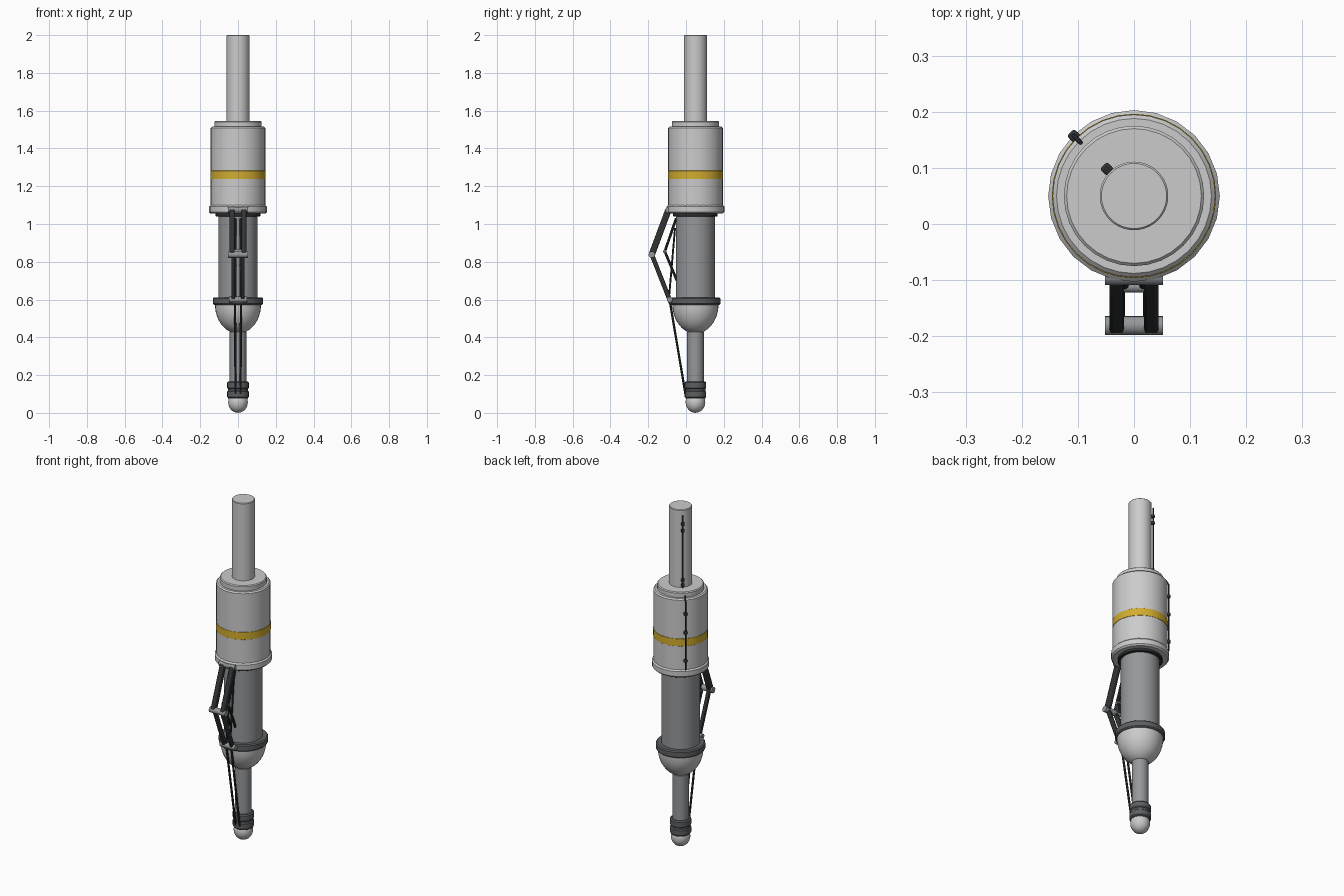
import bpy, math
from mathutils import Vector

if "Cube" in bpy.data.objects:
    bpy.data.objects.remove(bpy.data.objects["Cube"])

AXIS_Y = 0.05


def material(name, col):
    m = bpy.data.materials.new(name)
    m.diffuse_color = (*col, 1)
    m.use_nodes = True
    m.node_tree.nodes["Principled BSDF"].inputs["Base Color"].default_value = m.diffuse_color
    return m


LIGHT = material("light_grey", (0.62, 0.62, 0.62))
STEEL = material("steel", (0.3, 0.31, 0.32))
DARK = material("dark_grey", (0.11, 0.115, 0.12))
BLACK = material("black", (0.03, 0.033, 0.035))
YELLOW = material("yellow", (0.65, 0.42, 0.03))


def finish(ob, name, mat):
    ob.name = name
    ob.data.materials.append(mat)
    bpy.ops.object.select_all(action='DESELECT')
    ob.select_set(True)
    bpy.context.view_layer.objects.active = ob
    bpy.ops.object.shade_smooth_by_angle(angle=math.radians(35))
    return ob


def lathe(name, profile, mat, sides=32):
    """Revolve (radius, z) points about the strut axis."""
    verts, faces = [], []
    for r, z in profile:
        for i in range(sides):
            a = 2 * math.pi * i / sides
            verts.append((r * math.cos(a), AXIS_Y + r * math.sin(a), z))
    for k in range(len(profile) - 1):
        for i in range(sides):
            j = (i + 1) % sides
            faces.append((k * sides + i, k * sides + j, (k + 1) * sides + j, (k + 1) * sides + i))
    faces.append(tuple(reversed(range(sides))))
    faces.append(tuple(range((len(profile) - 1) * sides, len(profile) * sides)))
    me = bpy.data.meshes.new(name)
    me.from_pydata(verts, [], faces)
    ob = bpy.data.objects.new(name, me)
    bpy.context.collection.objects.link(ob)
    return finish(ob, name, mat)


def ring(name, r, z0, z1, mat, b=0.005, sides=32):
    return lathe(name, [(r - b, z0), (r, z0 + b), (r, z1 - b), (r - b, z1)], mat, sides)


def rod(name, a, b, r, mat, sides=12):
    a, b = Vector(a), Vector(b)
    bpy.ops.mesh.primitive_cylinder_add(vertices=sides, radius=r, depth=(b - a).length, location=(a + b) / 2)
    ob = bpy.context.object
    ob.rotation_euler = (b - a).to_track_quat('Z', 'Y').to_euler()
    return finish(ob, name, mat)


def bar(name, a, b, width, thick, mat):
    """Bevelled flat link between two points in the side plane."""
    a, b = Vector(a), Vector(b)
    d = b - a
    bpy.ops.mesh.primitive_cube_add(size=1, location=(a + b) / 2)
    ob = bpy.context.object
    ob.scale = (width, thick, d.length)
    ob.rotation_euler = (math.atan2(d.z, d.y) - math.pi / 2, 0, 0)
    bpy.ops.object.transform_apply(location=False, rotation=False, scale=True)
    m = ob.modifiers.new("bevel", 'BEVEL')
    m.width, m.segments = min(width, thick) * 0.25, 2
    return finish(ob, name, mat)


def pin(name, y, z, half, r, mat):
    return rod(name, (-half, y, z), (half, y, z), r, mat, 16)


# Upper strut
ring("upper_rod", 0.061, 1.50, 2.0, LIGHT, 0.003, 48)
ring("cylinder_cap", 0.125, 1.49, 1.545, LIGHT)
ring("main_cylinder", 0.145, 1.08, 1.515, LIGHT, 0.007)
ring("yellow_band", 0.1465, 1.238, 1.282, YELLOW, 0.0005)
ring("main_collar", 0.153, 1.055, 1.10, LIGHT, 0.008, 24)
ring("collar_seal", 0.118, 1.04, 1.06, BLACK, 0.003)

# Lower strut
ring("dark_cylinder", 0.103, 0.58, 1.05, STEEL, 0.002, 40)
ring("lower_collar", 0.132, 0.572, 0.612, DARK, 0.006, 24)
N = 10
bowl = [(0.122 * math.cos(t), 0.575 - 0.155 * math.sin(t))
        for t in [i / N * math.radians(78) for i in range(N, -1, -1)]]
lathe("bowl", [(0.02, 0.418)] + bowl, LIGHT)
ring("lower_rod", 0.044, 0.07, 0.43, STEEL, 0.002)
for i, z in enumerate((0.078, 0.126)):
    ring(f"foot_ring_{i}", 0.057, z, z + 0.04, DARK, 0.006, 24)
ring("foot_ring_core", 0.052, 0.075, 0.165, DARK, 0.002)
bpy.ops.mesh.primitive_uv_sphere_add(segments=32, ring_count=16, radius=0.052, location=(0, AXIS_Y, 0.057))
bpy.context.object.scale.z = 1.09
finish(bpy.context.object, "foot_ball", LIGHT)

# Scissor linkage on the front: hinge pins
TOP, KNEE, LOW = (-0.093, 1.075), (-0.181, 0.838), (-0.087, 0.60)
pin("top_hinge", *TOP, 0.052, 0.016, STEEL)
pin("knee_hinge", *KNEE, 0.052, 0.017, STEEL)
pin("low_hinge", *LOW, 0.048, 0.015, STEEL)
pin("small_knee_hinge", -0.112, 0.855, 0.022, 0.01, STEEL)
bar("top_bracket", (0, -0.075, 1.09), (0, -0.075, 1.06), 0.07, 0.05, STEEL)
bar("low_bracket", (0, -0.07, 0.61), (0, -0.07, 0.575), 0.07, 0.05, DARK)

# Mirrored links and lower tie rods
for s, side in ((-1, "left"), (1, "right")):
    def p(x, yz):
        return (s * x, *yz)
    bar(f"upper_link_{side}", p(0.031, TOP), p(0.031, KNEE), 0.026, 0.034, BLACK)
    bar(f"lower_link_{side}", p(0.025, KNEE), p(0.025, LOW), 0.018, 0.024, BLACK)
    rod(f"small_upper_link_{side}", p(0.016, (-0.052, 1.03)), p(0.016, (-0.112, 0.855)), 0.007, BLACK, 8)
    rod(f"small_lower_link_{side}", p(0.016, (-0.112, 0.855)), p(0.016, (-0.048, 0.70)), 0.007, BLACK, 8)
    rod(f"brace_{side}", p(0.012, (-0.058, 0.98)), p(0.012, (-0.09, 0.61)), 0.005, BLACK, 8)
    rod(f"tie_rod_{side}", p(0.016, LOW), p(0.013, (-0.003, 0.10)), 0.006, BLACK, 8)

# Back-left cables with clamps
C = math.sqrt(0.5)


def on_back(r, z):
    return (-r * C, AXIS_Y + r * C, z)


def cable(name, r, z0, z1, clamps):
    rod(name, on_back(r, z0), on_back(r, z1), 0.004, BLACK, 8)
    for i, z in enumerate(clamps):
        bpy.ops.mesh.primitive_cube_add(size=1, location=on_back(r - 0.001, z))
        ob = bpy.context.object
        ob.scale = (0.018, 0.018, 0.018)
        ob.rotation_euler.z = math.pi / 4
        bpy.ops.object.transform_apply(location=False, rotation=False, scale=True)
        m = ob.modifiers.new("bevel", 'BEVEL')
        m.width, m.segments = 0.004, 2
        finish(ob, f"{name}_clamp_{i}", BLACK)


cable("upper_cable", 0.069, 1.545, 1.97, (1.56, 1.59, 1.88, 1.92))
cable("main_cable", 0.152, 1.10, 1.50, (1.155, 1.32, 1.43))
rod("cable_end", on_back(0.152, 1.50), on_back(0.134, 1.53), 0.004, BLACK, 8)
